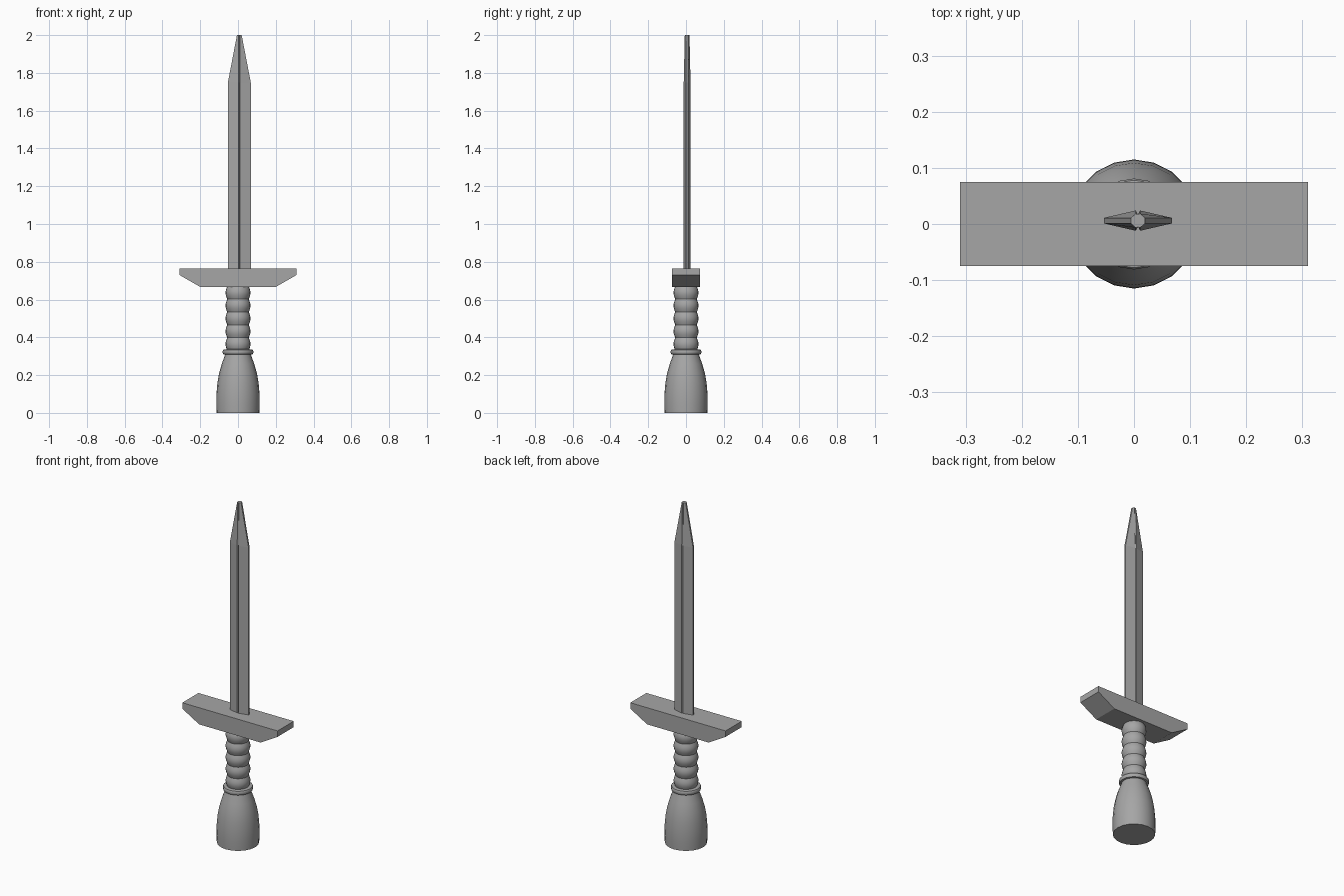
import bpy, bmesh, math

cube = bpy.data.objects.get("Cube")
if cube:
    bpy.data.objects.remove(cube, do_unlink=True)

# One grey metal for the whole sword
metal = bpy.data.materials.new("grey metal")
metal.use_nodes = True
GREY = (0.38, 0.38, 0.38, 1)
metal.diffuse_color = GREY
metal.node_tree.nodes["Principled BSDF"].inputs["Base Color"].default_value = GREY


def loft(name, rings, smooth=False):
    """Skin a stack of equal-length point rings and cap both ends."""
    bm = bmesh.new()
    loops = [[bm.verts.new(p) for p in ring] for ring in rings]
    n = len(loops[0])
    for low, high in zip(loops, loops[1:]):
        for i in range(n):
            j = (i + 1) % n
            bm.faces.new((low[i], low[j], high[j], high[i]))
    bm.faces.new(loops[0][::-1])
    bm.faces.new(loops[-1])
    bmesh.ops.recalc_face_normals(bm, faces=bm.faces)
    mesh = bpy.data.meshes.new(name)
    bm.to_mesh(mesh)
    bm.free()
    mesh.materials.append(metal)
    obj = bpy.data.objects.new(name, mesh)
    bpy.context.collection.objects.link(obj)
    if smooth:
        bpy.ops.object.select_all(action='DESELECT')
        obj.select_set(True)
        bpy.context.view_layer.objects.active = obj
        bpy.ops.object.shade_smooth_by_angle(angle=math.radians(40))
    return obj


def lathe(name, profile, sides=20):
    """Turn a (radius, height) profile around the z axis."""
    rings = [[(r * math.cos(math.tau * i / sides), r * math.sin(math.tau * i / sides), z)
              for i in range(sides)] for r, z in profile]
    return loft(name, rings, smooth=True)


# Flared pommel
lathe("pommel", [(0.113, 0), (0.115, 0.05), (0.114, 0.10), (0.109, 0.16),
                 (0.100, 0.21), (0.086, 0.26), (0.073, 0.295), (0.067, 0.315)])

# Collar ring
lathe("collar", [(0.066, 0.308), (0.078, 0.311), (0.081, 0.318),
                 (0.081, 0.328), (0.078, 0.334), (0.060, 0.337)])

# Grip with a row of rounded swellings
BUMPS, STEPS, BASE, TOP = 5, 8, 0.33, 0.67
grip = []
for i in range(BUMPS * STEPS + 1):
    t = i / (BUMPS * STEPS)
    swell = abs(math.sin(math.pi * BUMPS * t))
    grip.append((0.057 + 0.009 * swell, BASE + (TOP - BASE) * t))
lathe("grip", grip)

# Crossguard with bevelled undersides
outline = [(-0.31, 0.765), (-0.31, 0.73), (-0.20, 0.667),
           (0.20, 0.667), (0.31, 0.73), (0.31, 0.765)]
loft("crossguard", [[(x, y, z) for x, z in outline] for y in (-0.075, 0.075)])

# Blade: flattened diamond with a fine groove along each ridge
CX, CY = 0.007, 0.006


def blade_ring(half_width, edge, ridge, groove, z):
    half = [(half_width, -edge), (half_width, edge), (0.004, ridge),
            (0, groove), (-0.004, ridge)]
    points = half + [(-x, -y) for x, y in half]
    return [(CX + x, CY + y, z) for x, y in points]


loft("blade", [blade_ring(0.0605, 0.005, 0.018, 0.010, 0.755),
               blade_ring(0.0605, 0.005, 0.018, 0.010, 1.75),
               blade_ring(0.0125, 0.005, 0.0125, 0.0115, 2.0)])
